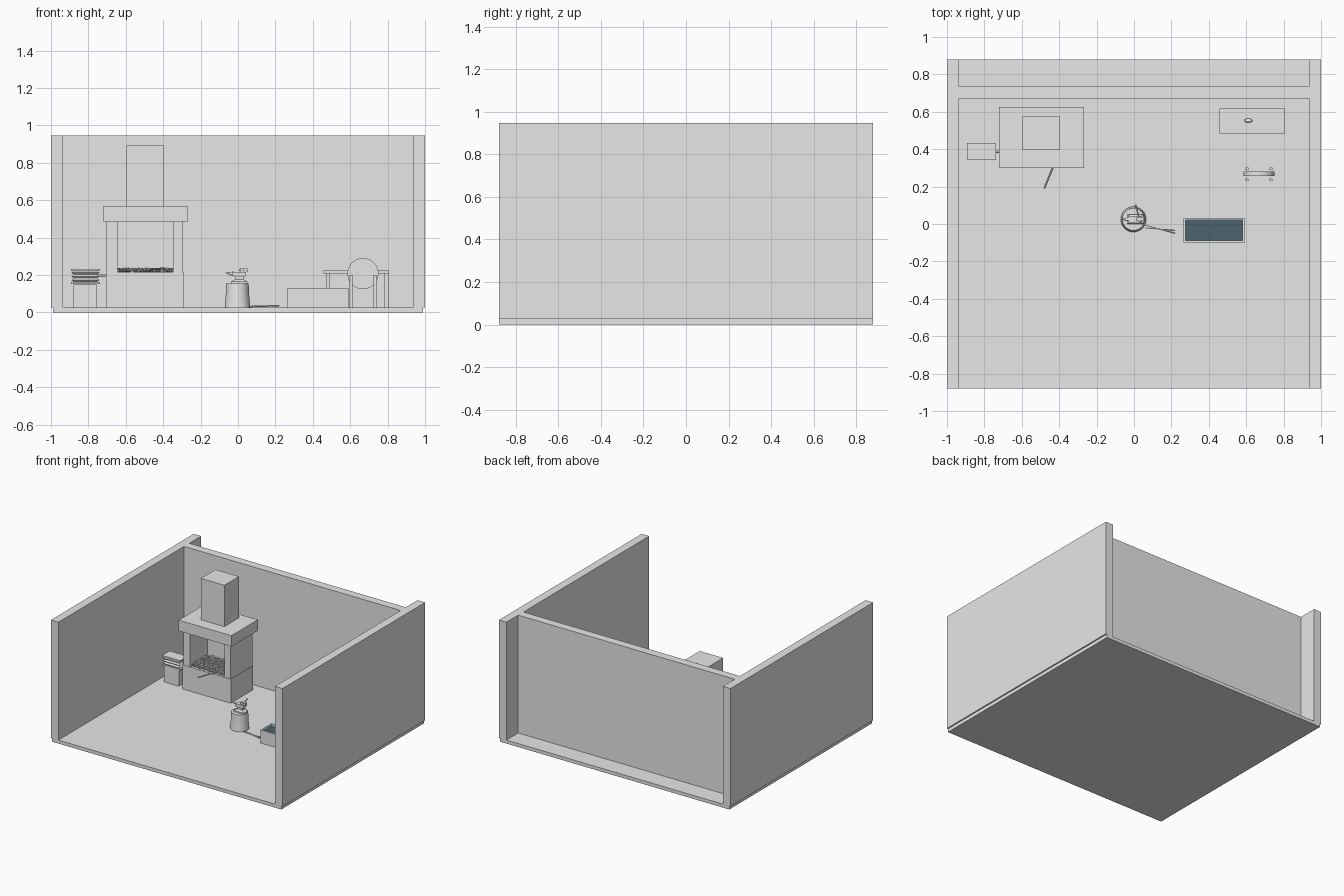
import bpy, bmesh, math, random
from mathutils import Vector

random.seed(4)
if "Cube" in bpy.data.objects:
    bpy.data.objects.remove(bpy.data.objects["Cube"])


def material(name, rgb):
    m = bpy.data.materials.new(name)
    m.use_nodes = True
    m.diffuse_color = (*rgb, 1)
    m.node_tree.nodes["Principled BSDF"].inputs["Base Color"].default_value = (*rgb, 1)
    return m


GREY = material("plain_grey", (0.8, 0.8, 0.8))
WATER = material("dark_water", (0.067, 0.125, 0.153))


def finish(name, bm, mat=GREY, smooth=False):
    bmesh.ops.recalc_face_normals(bm, faces=bm.faces)
    me = bpy.data.meshes.new(name)
    bm.to_mesh(me)
    bm.free()
    me.materials.append(mat)
    ob = bpy.data.objects.new(name, me)
    bpy.context.collection.objects.link(ob)
    if smooth:
        bpy.ops.object.select_all(action='DESELECT')
        ob.select_set(True)
        bpy.context.view_layer.objects.active = ob
        bpy.ops.object.shade_smooth_by_angle()
    return ob


def box(name, x, y, z, mat=GREY):
    """Box from (min, max) ranges."""
    bm = bmesh.new()
    bmesh.ops.create_cube(bm, size=1)
    for v in bm.verts:
        v.co = [r[0] + (c + 0.5) * (r[1] - r[0]) for r, c in zip((x, y, z), v.co)]
    return finish(name, bm, mat)


def rod(name, a, b, r1, r2=None, sides=12):
    """Cylinder or cone between two points."""
    a, b = Vector(a), Vector(b)
    bm = bmesh.new()
    bmesh.ops.create_cone(bm, cap_ends=True, segments=sides, radius1=r1,
                          radius2=r1 if r2 is None else r2, depth=(b - a).length)
    q = (b - a).to_track_quat('Z', 'Y')
    for v in bm.verts:
        v.co = q @ v.co + (a + b) / 2
    return finish(name, bm, smooth=sides > 8)


def stack(name, centre, levels, sides=4, smooth=False):
    """Closed loft of rings (z, half width x, half width y)."""
    bm = bmesh.new()
    rings = []
    turn = math.pi / 4 if sides == 4 else 0
    k = math.sqrt(2) if sides == 4 else 1
    for z, hx, hy in levels:
        angles = [turn + math.tau * i / sides for i in range(sides)]
        rings.append([bm.verts.new((centre[0] + hx * k * math.cos(a),
                                    centre[1] + hy * k * math.sin(a), z)) for a in angles])
    for lo, hi in zip(rings, rings[1:]):
        for i in range(sides):
            j = (i + 1) % sides
            bm.faces.new((lo[i], lo[j], hi[j], hi[i]))
    bm.faces.new(rings[0])
    bm.faces.new(rings[-1])
    return finish(name, bm, smooth=smooth)


F = 0.027  # floor level

# Room shell
box("floor", (-0.99, 0.99), (-0.88, 0.88), (0, F))
for side, s in (("left", 1), ("right", -1)):
    box(side + "_wall", sorted((s * 0.935, s)), (-0.88, 0.88), (F, 0.947))
box("back_wall", (-0.935, 0.935), (0.67, 0.735), (F, 0.947))

# Forge with hood and chimney
box("forge_base", (-0.705, -0.29), (0.325, 0.6), (F, 0.215))
box("forge_right_side", (-0.702, -0.645), (0.328, 0.545), (0.215, 0.485))
box("forge_left_side", (-0.348, -0.293), (0.328, 0.545), (0.215, 0.485))
box("forge_back", (-0.702, -0.293), (0.545, 0.597), (0.215, 0.485))
box("forge_hood", (-0.722, -0.267), (0.3, 0.625), (0.485, 0.57))
box("chimney", (-0.597, -0.395), (0.395, 0.575), (0.57, 0.893))

# Coal bed of loose lumps
bm = bmesh.new()
for i in range(17):
    for j in range(12):
        before = set(bm.verts)
        bmesh.ops.create_icosphere(bm, subdivisions=1, radius=random.uniform(0.008, 0.012))
        off = Vector((-0.637 + i * 0.0176, 0.342 + j * 0.0176, 0.225))
        off += Vector([random.uniform(-0.004, 0.004) for _ in range(3)])
        for v in set(bm.verts) - before:
            v.co += off
finish("coals", bm)
rod("poker", (-0.48, 0.19, 0.228), (-0.39, 0.41, 0.236), 0.005, sides=8)

# Bellows on a stand
BX, BY = -0.816, 0.387
box("bellows_stand", (-0.88, -0.753), (BY - 0.04, BY + 0.04), (F, 0.15))
pleats = [(0.163 + n * 0.0098, 0.075 if n % 2 else 0.062, 0.044 if n % 2 else 0.034)
          for n in range(7)]
stack("bellows_pleats", (BX, BY), pleats)
for name, z in (("bellows_bottom_board", 0.152), ("bellows_top_board", 0.222)):
    box(name, (BX - 0.078, BX + 0.078), (BY - 0.046, BY + 0.046), (z, z + 0.011))
rod("bellows_nozzle", (-0.76, BY, 0.195), (-0.7, BY, 0.195), 0.007)

# Stump and anvil
AX, AY = -0.003, 0.025
stump = [(F, 0.068, 0.068), (0.05, 0.066, 0.066), (0.1, 0.062, 0.062), (0.155, 0.06, 0.06)]
stack("stump", (AX, AY), stump, 32, True)
anvil = [(0.155, 0.045, 0.026), (0.165, 0.045, 0.026), (0.176, 0.022, 0.014),
         (0.188, 0.022, 0.014), (0.198, 0.036, 0.019), (0.217, 0.036, 0.019)]
stack("anvil_body", (AX + 0.01, AY), anvil)
rod("anvil_horn", (AX - 0.024, AY, 0.206), (AX - 0.064, AY, 0.212), 0.012, 0.001)

# Hammer lying on the anvil
box("hammer_head", (0.01, 0.052), (AY - 0.009, AY + 0.009), (0.217, 0.234))
rod("hammer_handle", (0.033, AY - 0.015, 0.226), (0.008, 0.105, 0.226), 0.004, sides=8)

# Tongs on the floor
for i, (y1, y2) in enumerate(((-0.005, -0.05), (-0.02, -0.035))):
    rod(f"tongs_arm_{i + 1}", (0.06, y1, 0.031), (0.22, y2, 0.036), 0.004, sides=6)

# Quench trough
TX, TY, RIM = (0.265, 0.592), (-0.1, 0.033), 0.011
box("trough_bottom", TX, TY, (F, 0.04))
for i in (0, 1):
    sx, sy = (RIM, RIM) if i == 0 else (-RIM, -RIM)
    box(f"trough_end_{i + 1}", sorted((TX[i], TX[i] + sx)), TY, (0.04, 0.13))
    box(f"trough_side_{i + 1}", (TX[0] + RIM, TX[1] - RIM),
        sorted((TY[i], TY[i] + sy)), (0.04, 0.13))
box("trough_water", (TX[0] + RIM, TX[1] - RIM), (TY[0] + RIM, TY[1] - RIM), (0.04, 0.115), WATER)

# Work table
box("table_top", (0.458, 0.808), (0.485, 0.618), (0.207, 0.223))
for x in (0.482, 0.794):
    for y in (0.505, 0.598):
        box("table_leg", (x - 0.01, x + 0.01), (y - 0.01, y + 0.01), (F, 0.207))
bm = bmesh.new()
bmesh.ops.create_uvsphere(bm, u_segments=16, v_segments=8, radius=1)
for v in bm.verts:
    v.co = (0.612 + v.co.x * 0.022, 0.553 + v.co.y * 0.011, 0.233 + v.co.z * 0.011)
finish("table_tool", bm, smooth=True)

# Grindstone between four posts
rod("grindstone", (0.668, 0.256, 0.207), (0.668, 0.28, 0.207), 0.083, sides=48)
for x in (0.604, 0.732):
    for y in (0.237, 0.295):
        box("grindstone_post", (x - 0.008, x + 0.008), (y - 0.007, y + 0.007), (F, 0.2))
